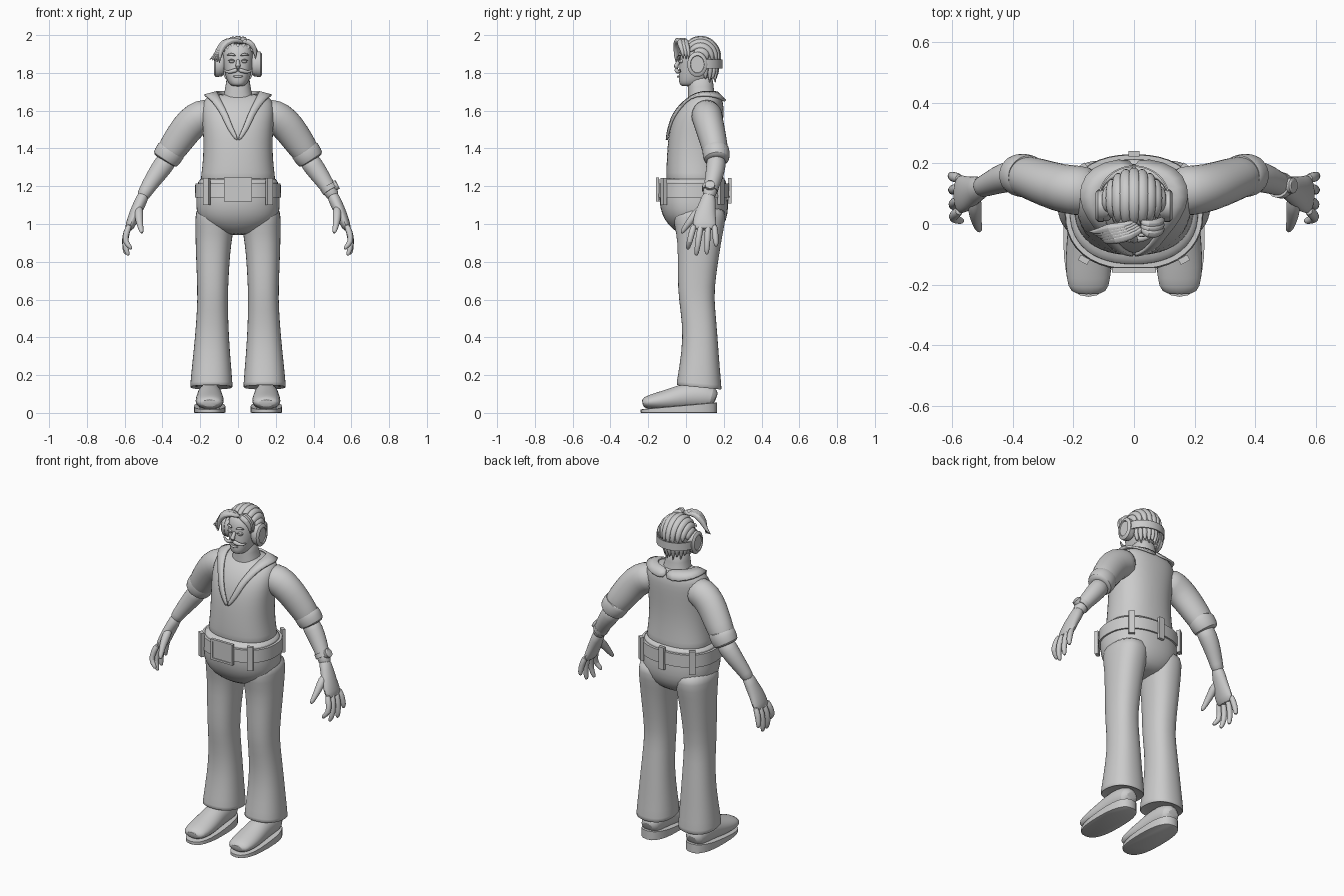
import bpy, bmesh, math
from mathutils import Vector

grey = bpy.data.materials.new("plain grey")
grey.diffuse_color = (0.6, 0.6, 0.6, 1)


def finish(name, bm, mirror=False, sub=1, angle=40):
    bmesh.ops.recalc_face_normals(bm, faces=bm.faces)
    me = bpy.data.meshes.new(name)
    bm.to_mesh(me)
    bm.free()
    me.materials.append(grey)
    me.shade_smooth()
    me.set_sharp_from_angle(angle=math.radians(angle))
    ob = bpy.data.objects.new(name, me)
    bpy.context.collection.objects.link(ob)
    if mirror:
        ob.modifiers.new("mirror", 'MIRROR').use_mirror_merge = False
    if sub:
        ob.modifiers.new("smooth", 'SUBSURF').levels = sub
        ob.modifiers["smooth"].render_levels = sub
    return ob


def skin(bm, rings, caps=True):
    vs = [[bm.verts.new(p) for p in r] for r in rings]
    n = len(vs[0])
    for a, b in zip(vs, vs[1:]):
        for i in range(n):
            bm.faces.new((a[i], a[(i + 1) % n], b[(i + 1) % n], b[i]))
    if caps:
        bm.faces.new(vs[0])
        bm.faces.new(vs[-1])


def spow(v, e):
    return math.copysign(abs(v) ** e, v)


def loft(name, rings, n=24, mirror=False, sub=1, power=2.3):
    """Stack of rounded sections: (z, centre x, half width, front y, back y[, tilt])."""
    out = []
    for z, cx, rx, y0, y1, *tilt in rings:
        cy, ry, ring = (y0 + y1) / 2, (y1 - y0) / 2, []
        for i in range(n):
            t = math.tau * i / n
            y = ry * spow(math.sin(t), 2 / power)
            ring.append((cx + rx * spow(math.cos(t), 2 / power), cy + y, z + (tilt[0] * y if tilt else 0)))
        out.append(ring)
    bm = bmesh.new()
    skin(bm, out)
    return finish(name, bm, mirror, sub)


def tube(name, pts, up=(0, 1, 0), n=12, mirror=False, sub=1, bm=None):
    """Path of (x, y, z, size along up, size across); up may be a centre function."""
    P = [Vector(p[:3]) for p in pts]
    rings = []
    for i, p in enumerate(pts):
        t = (P[min(i + 1, len(P) - 1)] - P[max(i - 1, 0)]).normalized()
        u = up(P[i]) if callable(up) else Vector(up)
        side = t.cross(u).normalized()
        u = side.cross(t)
        a, b = p[3], p[-1]
        rings.append([P[i] + u * a * math.cos(math.tau * k / n) + side * b * math.sin(math.tau * k / n)
                      for k in range(n)])
    own = bm is None
    bm = bm or bmesh.new()
    skin(bm, rings)
    return finish(name, bm, mirror, sub) if own else None


def box(name, c, s, rot=0, mirror=False):
    bm = bmesh.new()
    bmesh.ops.create_cube(bm, size=1)
    for v in bm.verts:
        x, y, z = (v.co[i] * s[i] for i in range(3))
        v.co = (c[0] + x * math.cos(rot) - y * math.sin(rot), c[1] + x * math.sin(rot) + y * math.cos(rot), c[2] + z)
    return finish(name, bm, mirror, 0)


def ball(name, c, r, mirror=False):
    bm = bmesh.new()
    bmesh.ops.create_uvsphere(bm, u_segments=24, v_segments=16, radius=1)
    for v in bm.verts:
        v.co = [c[i] + r[i] * v.co[i] for i in range(3)]
    return finish(name, bm, mirror, 0)


# shirt body
torso = [(1.20, .195, -.10, .20), (1.24, .20, -.105, .20), (1.30, .19, -.105, .195), (1.40, .183, -.10, .19),
         (1.50, .187, -.09, .195), (1.58, .195, -.065, .20), (1.64, .19, -.025, .20), (1.675, .165, .015, .185),
         (1.69, .12, .04, .165)]
loft("shirt", [(z, 0, rx, a, b) for z, rx, a, b in torso])


def chest_y(x, z):
    for (z0, *a), (z1, *b) in zip(torso, torso[1:]):
        if z <= z1:
            f = (z - z0) / (z1 - z0)
            rx, y0, y1 = (p + (q - p) * f for p, q in zip(a, b))
            return (y0 + y1) / 2 - (y1 - y0) / 2 * max(0, 1 - abs(x / rx) ** 2.3) ** (1 / 2.3)
    return .04


# open collar: front lapels lie on the chest, then wrap over the shoulders to the back
outer = [(x, chest_y(x, z) - .006, z) for x, z in ((.004, 1.435), (.035, 1.47), (.065, 1.52), (.085, 1.57), (.115, 1.62))]
inner = [(x, chest_y(x, z) - .006, z) for x, z in ((.001, 1.455), (.017, 1.49), (.037, 1.535), (.052, 1.58), (.075, 1.625))]
outer += [(.155, .02, 1.672), (.185, .09, 1.685), (.165, .16, 1.675), (.10, .205, 1.655), (0, .215, 1.645)]
inner += [(.105, .03, 1.684), (.115, .09, 1.70), (.10, .135, 1.70), (.06, .162, 1.698), (0, .168, 1.695)]
bm = bmesh.new()
rows = [[bm.verts.new(p) for p in r] for r in (outer, inner)]
for i in range(len(outer) - 1):
    bm.faces.new((rows[0][i], rows[0][i + 1], rows[1][i + 1], rows[1][i]))
collar = finish("collar", bm, True)
collar.modifiers.new("thickness", 'SOLIDIFY').thickness = .012
collar.modifiers["thickness"].offset = 0

# sleeves, rolled cuffs and forearms
tube("sleeve", [(.12, .105, 1.59, .08, .075), (.19, .11, 1.575, .085, .092), (.25, .12, 1.535, .08, .09),
                (.305, .14, 1.46, .075, .085), (.35, .155, 1.395, .07, .078), (.375, .16, 1.35, .065, .068)],
     n=16, mirror=True)
tube("rolled_cuff", [(.345, .156, 1.405, .062, .064), (.345, .156, 1.403, .072, .08), (.365, .16, 1.372, .074, .079),
                     (.389, .163, 1.337, .07, .076), (.39, .163, 1.335, .05, .05)], n=16, mirror=True)
tube("forearm", [(.36, .16, 1.36, .05, .055), (.40, .16, 1.305, .054, .056), (.45, .145, 1.235, .046, .047),
                 (.492, .125, 1.17, .036, .037), (.51, .12, 1.135, .035, .034)], n=16, mirror=True)

# hands
tube("palm", [(.492, .123, 1.17, .034, .034), (.52, .115, 1.11, .044, .033), (.547, .10, 1.05, .058, .032),
              (.568, .098, 1.0, .066, .027), (.582, .098, .965, .062, .02)], n=14, mirror=True)
for nm, ky, tip in (("index", .045, (.565, .01, .865)), ("middle", .082, (.58, .055, .832)),
                    ("ring", .118, (.592, .11, .838)), ("little", .15, (.598, .16, .88))):
    ty, tz = tip[1:]
    tube(nm + "_finger", [(.572, ky, 1.0, .016), (.592, ky * .6 + ty * .4, .955, .018),
                          (.60, (ky + ty * 3) / 4, (tz * 1.3 + .955) / 2.3, .016),
                          (tip[0] + .004, ty, tz + .012, .013), (*tip, .006)], n=10, mirror=True)
tube("thumb", [(.525, .09, 1.09, .025), (.525, .045, 1.045, .025), (.52, .01, 1.0, .018), (.512, -.015, .965, .014),
               (.508, -.024, .95, .006)], n=10, mirror=True)

# wristwatch on one wrist
tube("watch_strap", [(.475, .13, 1.199, .034), (.475, .13, 1.199, .044), (.489, .126, 1.176, .043), (.489, .126, 1.176, .032)],
     n=16, sub=0)
tube("watch_dial", [(.505, .127, 1.196, .026), (.525, .127, 1.21, .026), (.527, .127, 1.211, .02)], n=16, sub=0)

# trousers
loft("trouser_seat", [(1.245, 0, .20, -.11, .20), (1.235, 0, .213, -.135, .215), (1.15, 0, .222, -.145, .222),
                      (1.08, 0, .224, -.138, .226), (1.02, 0, .21, -.115, .215), (.97, 0, .15, -.07, .185),
                      (.94, 0, .07, -.02, .14)])
loft("trouser_leg", [(1.10, .12, .10, -.06, .20), (1.04, .121, .106, -.075, .215), (.95, .126, .10, -.05, .195),
                     (.85, .133, .091, -.043, .178), (.65, .134, .081, -.045, .148), (.55, .135, .082, -.03, .155),
                     (.40, .138, .09, -.015, .168), (.25, .14, .104, -.035, .178), (.14, .141, .114, -.052, .19, -.1),
                     (.132, .141, .112, -.05, .188, -.1), (.145, .141, .095, -.03, .17, -.1)], mirror=True)

# belt, loops and buckle
loft("belt", [(1.14, 0, .215, -.135, .215), (1.14, 0, .229, -.152, .23), (1.215, 0, .226, -.148, .228),
              (1.215, 0, .21, -.13, .21)], n=40, sub=0)
box("front_belt_loop", (.165, -.118, 1.172), (.034, .02, .145), .5, True)
box("rear_belt_loop", (.0, .232, 1.175), (.036, .018, .135))
box("side_rear_loop", (.172, .185, 1.172), (.034, .02, .14), -.6, True)
box("buckle_plate", (0, -.148, 1.182), (.13, .014, .11))
for s in (-1, 1):
    box("buckle_side_bar", (s * .067, -.152, 1.182), (.012, .016, .125))
    box("buckle_rail", (0, -.152, 1.182 + s * .057), (.146, .016, .012))

# shoes
loft("shoe_sole", [(0, .15, .078, -.238, .162), (.002, .15, .083, -.24, .165), (.036, .15, .083, -.24, .165, .09),
                   (.038, .15, .07, -.22, .15, .09)], mirror=True, sub=0, power=2.6)
tube("shoe_upper", [(.15, -.232, .05, .02, .045), (.15, -.212, .056, .034, .07), (.15, -.14, .062, .05, .078),
                    (.15, -.06, .075, .062, .074), (.15, 0, .088, .072, .068), (.15, .08, .092, .075, .066),
                    (.15, .14, .08, .06, .058), (.15, .158, .07, .035, .035)], up=(0, 0, 1), n=16, mirror=True)

# neck and head
loft("neck", [(1.60, 0, .10, 0, .18), (1.68, 0, .078, .012, .155), (1.72, 0, .066, .01, .145), (1.80, 0, .062, .01, .145)])
loft("head", [(1.728, 0, .03, -.025, .06), (1.742, 0, .05, -.037, .10), (1.78, 0, .066, -.04, .14),
              (1.83, 0, .078, -.036, .165), (1.88, 0, .083, -.033, .17), (1.93, 0, .08, -.025, .165),
              (1.965, 0, .06, .01, .14)])
# face details
tube("nose", [(0, -.03, 1.872, .009), (0, -.045, 1.85, .011), (0, -.055, 1.835, .015), (0, -.045, 1.822, .008)], up=(1, 0, 0))
tube("moustache", [(0, -.05, 1.818, .012), (.025, -.05, 1.81, .012), (.05, -.04, 1.803, .009), (.068, -.03, 1.81, .006),
                   (.078, -.028, 1.82, .002)], mirror=True)
tube("eyebrow", [(.012, -.038, 1.89, .005), (.035, -.036, 1.902, .008), (.06, -.022, 1.893, .003)], mirror=True)
ball("eye", (.033, -.024, 1.862), (.016, .016, .011), True)
tube("eyelid", [(.014, -.036, 1.862, .003), (.033, -.042, 1.873, .004), (.054, -.03, 1.862, .003)], mirror=True)
tube("lower_lip", [(-.028, -.036, 1.782, .004), (0, -.044, 1.78, .008), (.028, -.036, 1.782, .004)])

# headphones with a band behind the head
bm = bmesh.new()
skin(bm, [[(x, .06 + .053 * s * math.cos(math.tau * k / 28), 1.845 + .067 * s * math.sin(math.tau * k / 28))
           for k in range(28)] for x, s in ((.075, .8), (.085, .95), (.1, .95), (.1, 1), (.118, 1), (.126, .85), (.127, .7), (.121, .66))])
finish("ear_cup", bm, True, 0)
arc = [(.112 * math.cos(t), .085 + .103 * math.sin(t)) for t in (math.pi * i / 24 for i in range(25))]
bm = bmesh.new()
skin(bm, [[(x * f, .085 + (y - .085) * f, z) for f, z in ((1, 1.823), (1.05, 1.823), (1.05, 1.87), (1, 1.87))] for x, y in arc])
finish("headphone_band", bm, False, 0)

# hair: cap, swept locks, fringe and nape strands
C, R = Vector((0, .075, 1.875)), (.096, .103, .108)
ball("hair_cap", (0, .085, 1.89), (.09, .092, .097))


def out(p):
    return (p - C).normalized()


bm = bmesh.new()
for k in range(9):
    phi = math.radians(-68 + 17 * k)
    pts = []
    for j in range(9):
        th = math.radians(32 + (168 - 8 * abs(k - 4) / 2) * j / 8)
        d = (math.sin(phi), -math.cos(phi) * math.cos(th), math.cos(phi) * math.sin(th))
        w = (.25, .75, 1, 1.1, 1.1, 1, .9, .7, .2)[j] * .021
        pts.append((*(C[i] + R[i] * d[i] for i in range(3)), w * .8, w))
    tube("", pts, out, 8, bm=bm)
finish("swept_locks", bm)

bm = bmesh.new()
for i in range(5):                       # fringe sweeping to one side
    f = i / 4
    tube("", [(.035 - .03 * f, -.01 + .02 * f, 1.955, .008), (-.01 - .02 * f, -.04 + .03 * f, 1.978, .017),
              (-.06 - .02 * f, -.05 + .035 * f, 1.965 - .005 * f, .02), (-.092 - .013 * f, -.052 + .03 * f, 1.92, .015),
              (-.095 - .03 * f, -.055 + .03 * f, 1.882 + .005 * f, .009),
              (-.1 - .052 * f, -.05 + .025 * f, 1.85 + .02 * f, .002)], out, 8, bm=bm)
for i in range(3):                       # shorter fringe on the other side
    f = i / 2
    tube("", [(.02, -.01 + .02 * f, 1.96, .008), (.045, -.035 + .03 * f, 1.972, .018), (.078, -.03 + .03 * f, 1.95, .018),
              (.094, -.015 + .03 * f, 1.91, .012), (.092, -.015 + .03 * f, 1.87, .003)], out, 8, bm=bm)
finish("fringe", bm)

bm = bmesh.new()
for i in range(9):                       # nape strands
    a = math.radians(20 + 17.5 * i)
    c, s = math.cos(a), math.sin(a)
    tip = 1.765 - .02 * (i % 2)
    tube("", [(.078 * c, .075 + .085 * s, 1.85, .016), (.076 * c, .075 + .088 * s, 1.81, .016),
              (.068 * c, .075 + .08 * s, 1.78, .01), (.066 * c, .075 + .085 * s, tip, .002)], out, 8, bm=bm)
finish("nape_strands", bm)
